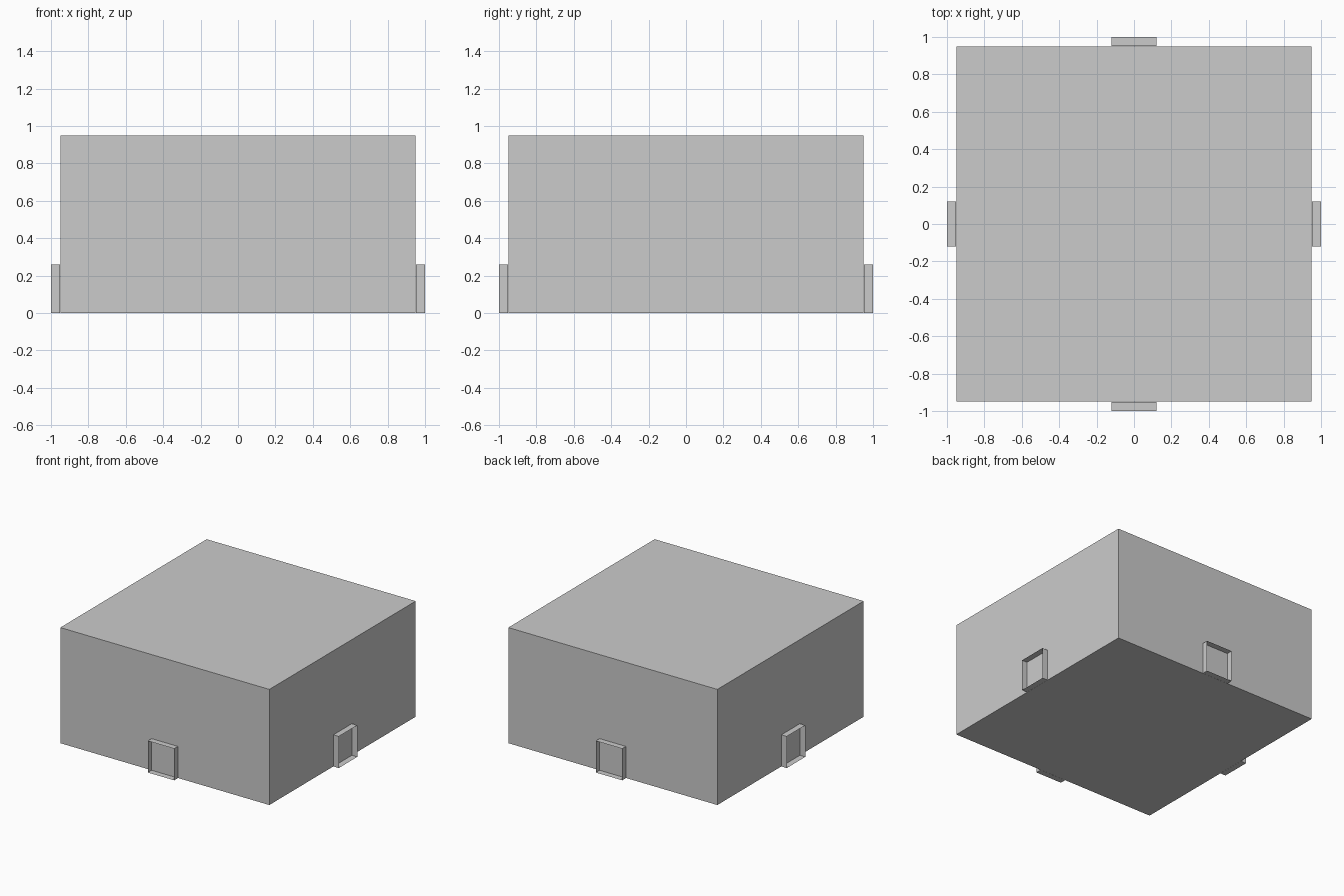
import bpy, bmesh
from math import pi
from mathutils import Matrix

if "Cube" in bpy.data.objects:
    bpy.data.objects.remove(bpy.data.objects["Cube"])


def make_object(name, bm):
    mesh = bpy.data.meshes.new(name)
    bm.to_mesh(mesh)
    bm.free()
    obj = bpy.data.objects.new(name, mesh)
    bpy.context.collection.objects.link(obj)
    return obj


def box(lo, hi):
    bm = bmesh.new()
    bmesh.ops.create_cube(bm, size=1)
    for v in bm.verts:
        v.co = [(a + b) / 2 + c * (b - a) for a, b, c in zip(lo, hi, v.co)]
    return bm


# Main block
make_object("main_block", box((-0.95, -0.95, 0), (0.95, 0.95, 0.95)))

# Thin door frames, open outward, one in the middle of each wall
for i, side in enumerate(("front", "right", "back", "left")):
    bm = box((-0.12, -1.0, 0), (0.12, -0.951, 0.26))
    bm.normal_update()
    outer = [f for f in bm.faces if f.normal.y < -0.9]
    bmesh.ops.delete(bm, geom=outer, context='FACES_ONLY')
    # Back panel faces outward through the opening
    panel = [f for f in bm.faces if f.normal.y > 0.9]
    bmesh.ops.reverse_faces(bm, faces=panel)
    bmesh.ops.rotate(bm, verts=bm.verts, cent=(0, 0, 0),
                     matrix=Matrix.Rotation(i * pi / 2, 3, 'Z'))
    make_object(side + "_door_frame", bm)
